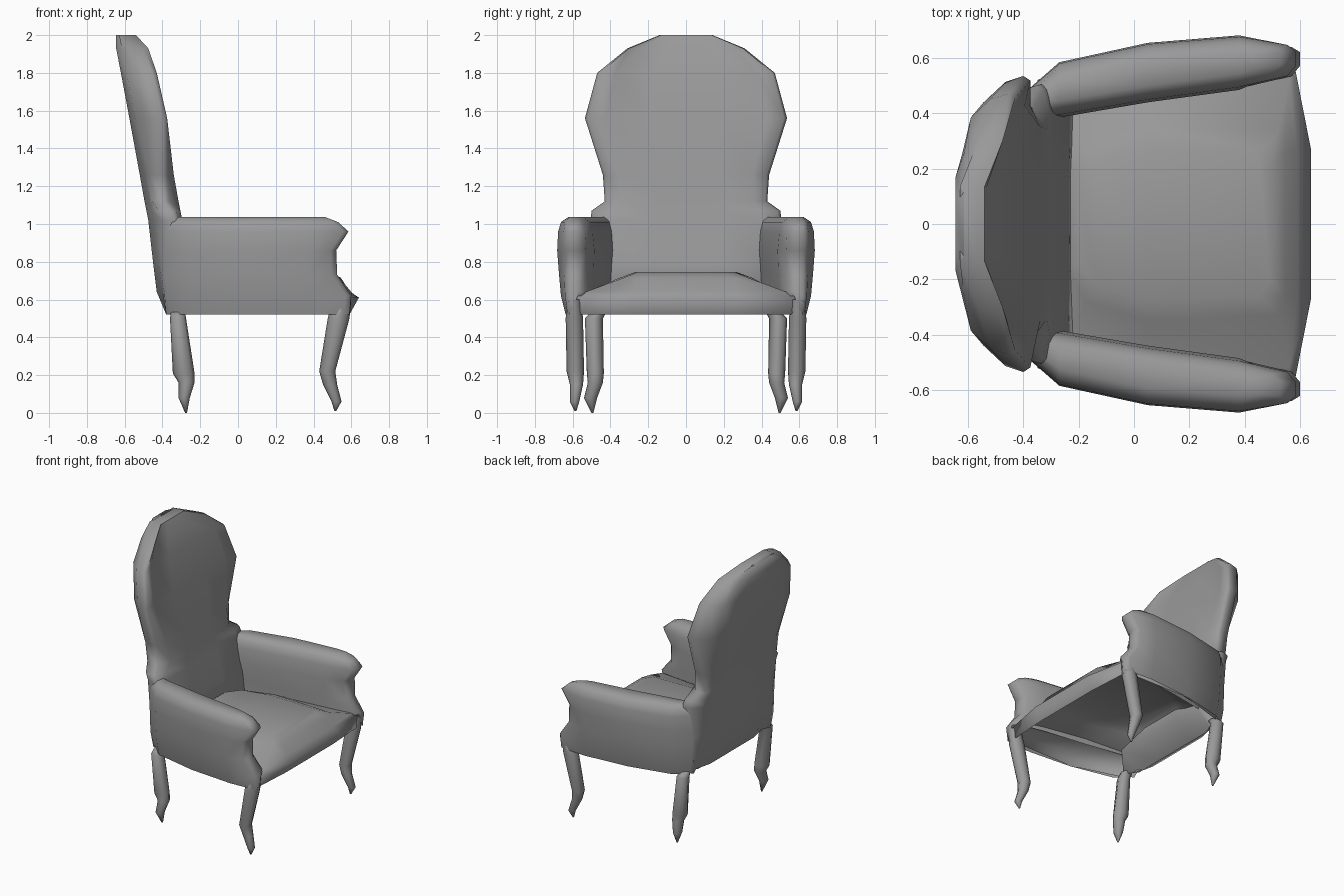
import bpy, bmesh, math

if "Cube" in bpy.data.objects:
    bpy.data.objects.remove(bpy.data.objects["Cube"])

grey = bpy.data.materials.new("upholstery_grey")
grey.diffuse_color = (0.32, 0.32, 0.32, 1)
grey.use_nodes = True
grey.node_tree.nodes["Principled BSDF"].inputs["Base Color"].default_value = grey.diffuse_color


def loft(name, rings, caps=(True, True), wrap=True, mirror=False, angle=85):
    """Skin a list of equal-length rings, closing the ends with strips of quads."""
    bm = bmesh.new()
    vs = [[bm.verts.new(p) for p in r] for r in rings]
    n = len(rings[0])
    for a, b in zip(vs, vs[1:]):
        for i in range(n if wrap else n - 1):
            j = (i + 1) % n
            bm.faces.new((a[i], a[j], b[j], b[i]))
    for use, r in zip(caps, (vs[0], vs[-1])):
        if use:
            for i in range(n // 2 - 1):
                bm.faces.new((r[i], r[i + 1], r[n - 2 - i], r[n - 1 - i]))
    bmesh.ops.recalc_face_normals(bm, faces=bm.faces)
    me = bpy.data.meshes.new(name)
    bm.to_mesh(me)
    bm.free()
    me.materials.append(grey)
    ob = bpy.data.objects.new(name, me)
    bpy.context.collection.objects.link(ob)
    bpy.ops.object.select_all(action='DESELECT')
    ob.select_set(True)
    bpy.context.view_layer.objects.active = ob
    bpy.ops.object.shade_smooth_by_angle(angle=math.radians(angle))
    if mirror:
        m = ob.modifiers.new("mirror", 'MIRROR')
        m.use_axis = (False, True, False)
    return ob


def symmetric(half, z):
    """Full horizontal ring from (x, y) points on the +y half."""
    return [(x, y, z) for x, y in half] + [(x, -y, z) for x, y in reversed(half)]


# Backrest: z, half width, rear x, front x, x of the side rim
back = [
    (0.52, 0.47, -0.38, -0.36, -0.29),
    (0.64, 0.49, -0.43, -0.22, -0.30),
    (0.80, 0.495, -0.45, -0.24, -0.30),
    (1.02, 0.505, -0.475, -0.295, -0.31),
    (1.07, 0.50, -0.485, -0.305, -0.33),
    (1.12, 0.43, -0.495, -0.315, -0.365),
    (1.26, 0.44, -0.52, -0.34, -0.375),
    (1.56, 0.535, -0.575, -0.395, -0.375),
    (1.80, 0.47, -0.62, -0.45, -0.43),
    (1.93, 0.31, -0.645, -0.50, -0.475),
    (2.00, 0.14, -0.645, -0.54, -0.54),
]
loft("backrest", [symmetric([(xb, 0.55 * w), (xb + 0.03, 0.82 * w), (xs - 0.09, 0.96 * w),
                             (xs - 0.025, w), (xs, 0.97 * w), (xf, 0.8 * w), (xf, 0.35 * w)], z)
                  for z, w, xb, xf, xs in back], caps=(False, True))

# Seat with open underside:
# z, front x, corner x, half widths (corner, middle, rear, front edge), rear x
seat = [
    (0.52, 0.59, 0.57, 0.60, 0.605, 0.50, 0.27, -0.37),
    (0.61, 0.64, 0.575, 0.60, 0.625, 0.51, 0.27, -0.37),
    (0.645, 0.59, 0.56, 0.52, 0.48, 0.40, 0.27, -0.30),
    (0.715, 0.545, 0.52, 0.33, 0.35, 0.28, 0.26, -0.24),
    (0.745, 0.49, 0.45, 0.26, 0.27, 0.23, 0.20, -0.20),
]
loft("seat", [symmetric([(xb, 0.6 * wr), (xb + 0.07, wr), (0.05, wm), (xc, wc), (xf, wf)], z)
              for z, xf, xc, wc, wm, wr, wf, xb in seat], caps=(False, True))

# Arms: cross-section rows swept forward to a scrolled front
rows_z = [0.52, 0.62, 0.73, 0.86, 0.96, 1.01, 1.037]
inner_z = [0.62, 0.64] + rows_z[2:]
outer_in = [0.045, 0.02, 0.01, 0.0, 0.005, 0.02, 0.06]
inner_in = [0.01, 0.01, 0.005, 0.0, 0.01, 0.025, 0.06]
nose_x = [0.59, 0.60, 0.525, 0.52, 0.585, 0.53, 0.46]
rear_x = [-0.36, -0.38, -0.39, -0.39, -0.39, -0.385, -0.37]


def arm_ring(xs, inner, outer, s=1.0):
    out = [(x, outer - s * o, z) for x, o, z in zip(xs, outer_in, rows_z)]
    inn = [(x, inner + s * i, z) for x, i, z in zip(xs, inner_in, inner_z)]
    return out + inn[::-1]


stations = [(-0.27, 0.385, 0.585), (0.05, 0.44, 0.655), (0.38, 0.485, 0.682)]
arm = [arm_ring(rear_x, 0.38, 0.48, 0.5)]
arm += [arm_ring([x] * 7, i, o) for x, i, o in stations]
arm.append(arm_ring([x - 0.03 for x in nose_x], 0.53, 0.65, 0.5))
arm.append(arm_ring(nose_x, 0.57, 0.625, 0.15))
loft("arm", arm, caps=(False, True), wrap=False, mirror=True)


def leg(name, sections):
    """Carved leg from z, x range and y range per section."""
    rings = []
    for z, x0, x1, y0, y1 in sections:
        rings.append([((x0 + x1) / 2 + (x1 - x0) / 2 * math.cos(k * math.pi / 4),
                       (y0 + y1) / 2 + (y1 - y0) / 2 * math.sin(k * math.pi / 4), z)
                      for k in range(8)])
    loft(name, rings, mirror=True)


# Front and rear cabriole legs
leg("front_leg", [
    (0.60, 0.50, 0.60, 0.555, 0.63), (0.50, 0.475, 0.59, 0.545, 0.637),
    (0.22, 0.43, 0.515, 0.54, 0.632), (0.15, 0.45, 0.525, 0.545, 0.615),
    (0.06, 0.495, 0.548, 0.565, 0.615), (0.01, 0.51, 0.52, 0.58, 0.59)])
leg("rear_leg", [
    (0.535, -0.355, -0.28, 0.42, 0.50), (0.50, -0.36, -0.275, 0.44, 0.535),
    (0.21, -0.345, -0.23, 0.435, 0.525), (0.16, -0.315, -0.23, 0.44, 0.52),
    (0.08, -0.315, -0.255, 0.47, 0.54), (0.0, -0.28, -0.27, 0.49, 0.50)])
